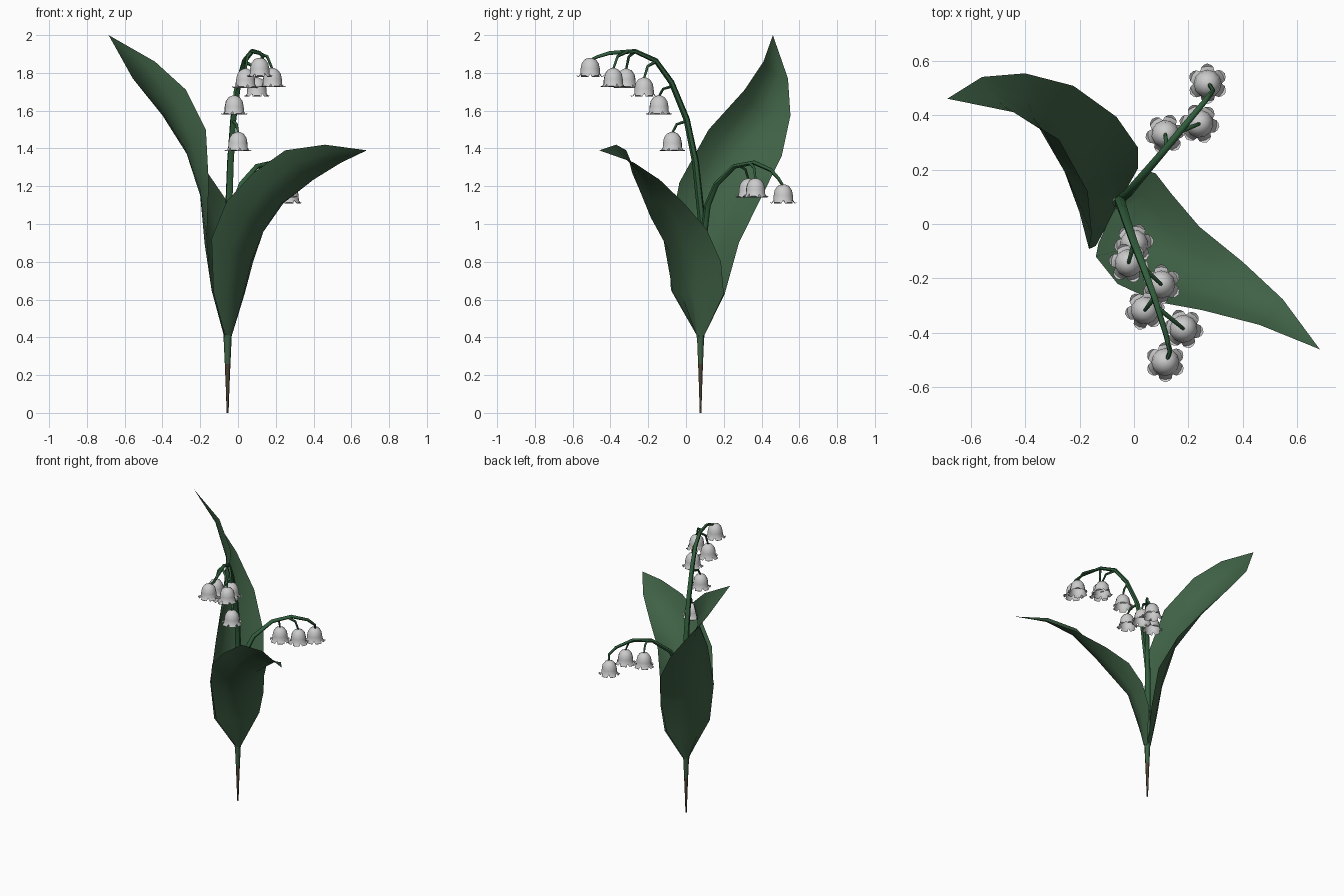
import bpy, bmesh, math
from mathutils import Vector

if "Cube" in bpy.data.objects:
    bpy.data.objects.remove(bpy.data.objects["Cube"])


def material(name, rgb):
    m = bpy.data.materials.new(name)
    m.diffuse_color = (*rgb, 1)
    m.use_nodes = True
    m.node_tree.nodes["Principled BSDF"].inputs["Base Color"].default_value = m.diffuse_color
    return m


LEAF = material("leaf_green", (0.05, 0.12, 0.06))
STEM = material("stem_green", (0.03, 0.11, 0.045))
BROWN = material("base_brown", (0.07, 0.05, 0.03))


def finish(name, mesh, mat=None, angle=60):
    ob = bpy.data.objects.new(name, mesh)
    bpy.context.collection.objects.link(ob)
    if mat:
        mesh.materials.clear()
        mesh.materials.append(mat)
    bpy.ops.object.select_all(action='DESELECT')
    ob.select_set(True)
    bpy.context.view_layer.objects.active = ob
    bpy.ops.object.shade_smooth_by_angle(angle=math.radians(angle))
    return ob


def from_bmesh(name, bm, mat=None, angle=60):
    me = bpy.data.meshes.new(name)
    bm.to_mesh(me)
    bm.free()
    return finish(name, me, mat, angle)


def tube(name, pts, r0, r1, mat):
    """Tapered six-sided tube along a path."""
    cu = bpy.data.curves.new(name + "_path", 'CURVE')
    cu.dimensions = '3D'
    cu.bevel_depth = 1
    cu.bevel_resolution = 1
    cu.use_fill_caps = True
    sp = cu.splines.new('POLY')
    sp.points.add(len(pts) - 1)
    for i, p in enumerate(pts):
        sp.points[i].co = (*p, 1)
        sp.points[i].radius = r0 + (r1 - r0) * i / (len(pts) - 1)
    tmp = bpy.data.objects.new(name + "_tmp", cu)
    bpy.context.collection.objects.link(tmp)
    bpy.context.view_layer.update()
    me = bpy.data.meshes.new_from_object(
        tmp.evaluated_get(bpy.context.evaluated_depsgraph_get()))
    bpy.data.objects.remove(tmp)
    return finish(name, me, mat)


def leaf(name, rows, tip):
    """Cupped blade: each row is (edge, midrib, edge), closed by a tip."""
    bm = bmesh.new()
    grid = []
    for a, m, b in rows:
        a, m, b = Vector(a), Vector(m), Vector(b)
        c = 2 * m - (a + b) / 2
        grid.append([bm.verts.new(a * (1 - t) ** 2 + c * 2 * t * (1 - t) + b * t * t)
                     for t in (0, 0.25, 0.5, 0.75, 1)])
    for p, q in zip(grid, grid[1:]):
        for i in range(4):
            bm.faces.new((p[i], p[i + 1], q[i + 1], q[i]))
    end = bm.verts.new(tip)
    for i in range(4):
        bm.faces.new((grid[-1][i], grid[-1][i + 1], end))
    return from_bmesh(name, bm, LEAF)


def bell(name, top, spin):
    """Nodding bell with six outward-curled lobes."""
    bm = bmesh.new()
    n = 12

    def vert(r, z, a):
        return bm.verts.new((top[0] + r * math.cos(a), top[1] + r * math.sin(a), top[2] + z))

    rings = [[vert(r, z, spin + 2 * math.pi * i / n) for i in range(n)]
             for r, z in ((0.010, 0), (0.030, -0.009), (0.045, -0.030),
                          (0.051, -0.058), (0.052, -0.084))]
    bm.faces.new(rings[0])
    for p, q in zip(rings, rings[1:]):
        for i in range(n):
            j = (i + 1) % n
            bm.faces.new((p[i], q[i], q[j], p[j]))
    low = rings[-1]
    for k in range(6):
        c = spin + (2 * k + 1) * math.pi / 6
        inner = (low[2 * k], low[2 * k + 1], low[(2 * k + 2) % n])
        mid = [vert(0.064, -0.101, c + d) for d in (-0.36, 0, 0.36)]
        out = [vert(r, -0.095, c + d) for r, d in ((0.070, -0.2), (0.074, 0), (0.070, 0.2))]
        for p, q in ((inner, mid), (mid, out)):
            for i in range(2):
                bm.faces.new((p[i], q[i], q[i + 1], p[i + 1]))
    return from_bmesh(name, bm)


# Tapered sheath at the foot of the plant
bx, by = -0.055, 0.077
tube("base_tip", [(bx, by, 0), (bx, by, 0.14), (bx, by, 0.26)], 0.005, 0.015, BROWN)
tube("base_sheath", [(bx, by, 0.26), (bx, by, 0.43)], 0.015, 0.023, LEAF)

# Tall back leaf and lower front leaf
leaf("back_leaf", [
    ((-0.065, 0.057, 0.41), (-0.075, 0.09, 0.41), (-0.045, 0.097, 0.41)),
    ((-0.14, -0.08, 0.65), (-0.11, 0.11, 0.63), (0.015, 0.205, 0.63)),
    ((-0.165, -0.092, 0.92), (-0.15, 0.12, 0.88), (0.015, 0.28, 0.9)),
    ((-0.155, -0.035, 1.22), (-0.2, 0.14, 1.15), (-0.064, 0.393, 1.13)),
    ((-0.17, 0.12, 1.5), (-0.28, 0.26, 1.40), (-0.222, 0.507, 1.36)),
    ((-0.275, 0.31, 1.71), (-0.37, 0.39, 1.60), (-0.40, 0.553, 1.575)),
    ((-0.44, 0.41, 1.86), (-0.507, 0.46, 1.80), (-0.557, 0.54, 1.77)),
], (-0.685, 0.46, 2.0))
leaf("front_leaf", [
    ((-0.07, 0.062, 0.41), (-0.035, 0.06, 0.41), (-0.04, 0.097, 0.41)),
    ((-0.13, -0.07, 0.64), (0.0, 0.03, 0.63), (0.035, 0.20, 0.63)),
    ((-0.14, -0.12, 0.92), (0.03, -0.03, 0.82), (0.08, 0.185, 0.80)),
    ((-0.06, -0.22, 1.12), (0.10, -0.12, 0.98), (0.138, 0.11, 0.97)),
    ((0.08, -0.285, 1.27), (0.195, -0.19, 1.13), (0.24, -0.01, 1.11)),
    ((0.25, -0.316, 1.39), (0.34, -0.25, 1.275), (0.40, -0.14, 1.235)),
    ((0.46, -0.37, 1.42), (0.51, -0.33, 1.355), (0.546, -0.276, 1.325)),
], (0.682, -0.46, 1.39))

# Two arching flower stems
tube("tall_stem", [(bx, by, 0.4), (-0.052, 0.085, 1.0), (-0.04, 0.05, 1.33),
                   (-0.025, 0.003, 1.555), (0.003, -0.077, 1.75), (0.035, -0.16, 1.865),
                   (0.075, -0.27, 1.915), (0.117, -0.405, 1.905),
                   (0.132, -0.47, 1.885), (0.118, -0.505, 1.868)], 0.022, 0.007, STEM)
tube("short_stem", [(bx, by, 0.4), (-0.045, 0.095, 0.95), (-0.022, 0.114, 1.1),
                    (0.017, 0.16, 1.21), (0.10, 0.257, 1.305), (0.185, 0.36, 1.325),
                    (0.26, 0.45, 1.285), (0.29, 0.49, 1.24),
                    (0.275, 0.515, 1.20)], 0.020, 0.007, STEM)

# Hanging bells: (top of bell, where its stalk leaves the stem)
flowers = [
    ((0.0, -0.072, 1.487), (-0.026, 0.003, 1.545)),
    ((-0.02, -0.143, 1.68), (0.0, -0.07, 1.73)),
    ((0.10, -0.222, 1.775), (0.035, -0.16, 1.86)),
    ((0.04, -0.317, 1.822), (0.075, -0.27, 1.913)),
    ((0.182, -0.385, 1.825), (0.09, -0.31, 1.913)),
    ((0.115, -0.507, 1.88), None),
    ((0.115, 0.33, 1.24), (0.12, 0.28, 1.31)),
    ((0.24, 0.368, 1.242), (0.17, 0.34, 1.322)),
    ((0.27, 0.515, 1.21), None),
]
for i, (top, root) in enumerate(flowers, 1):
    bell(f"bell_{i}", top, i * 0.7)
    if root:
        a, b = Vector(root), Vector(top)
        bend = Vector((*(a * 0.3 + b * 0.7).xy, a.z * 0.7 + b.z * 0.3))
        tube(f"bell_stalk_{i}", [a, bend, b - Vector((0, 0, 0.004))], 0.009, 0.006, STEM)
